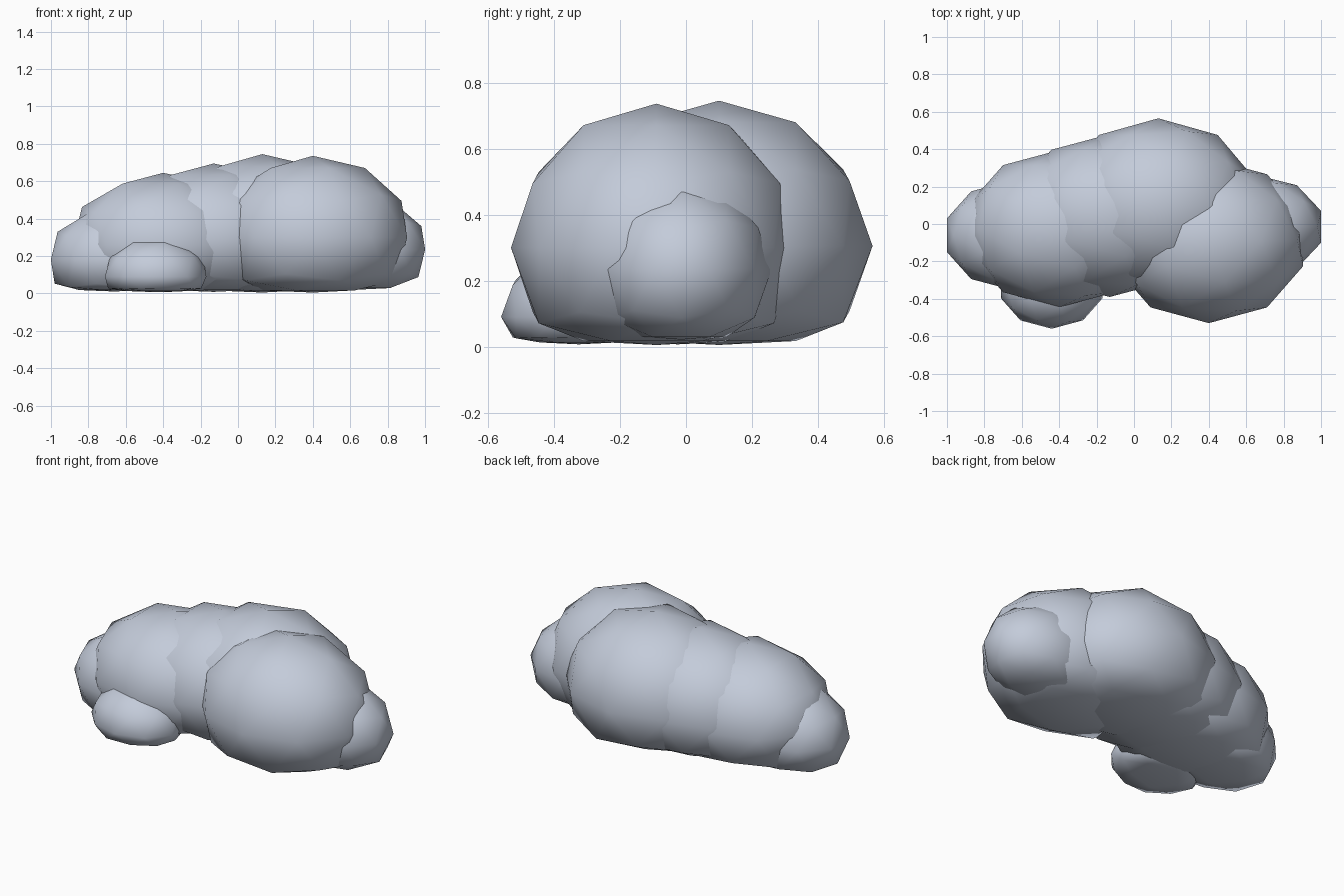
import bpy

if "Cube" in bpy.data.objects:
    bpy.data.objects.remove(bpy.data.objects["Cube"])

# One pale blue-grey colour for the whole cloud
cloud_grey = bpy.data.materials.new("cloud_grey")
cloud_grey.diffuse_color = (0.55, 0.60, 0.70, 1.0)
cloud_grey.use_nodes = True
cloud_grey.node_tree.nodes["Principled BSDF"].inputs["Base Color"].default_value = cloud_grey.diffuse_color

FLOOR = 0.036     # below this height the puffs are pressed nearly flat
SQUASH = 0.18


def puff(name, center, radii):
    """Stretched low-poly sphere with a flattened underside."""
    bpy.ops.mesh.primitive_ico_sphere_add(subdivisions=2, radius=1.0)
    obj = bpy.context.object
    obj.name = name
    for v in obj.data.vertices:
        x, y, z = (c + r * k for c, r, k in zip(center, radii, v.co))
        if z < FLOOR:
            z = FLOOR + (z - FLOOR) * SQUASH
        v.co = (x, y, z)
    obj.data.materials.append(cloud_grey)
    bpy.ops.object.shade_smooth()


# Large puffs forming the body
puff("front_right_puff", (0.40, -0.09, 0.30), (0.53, 0.44, 0.436))
puff("back_puff", (0.13, 0.10, 0.305), (0.54, 0.465, 0.44))
puff("middle_puff", (-0.13, 0.045, 0.29), (0.53, 0.435, 0.405))
puff("left_puff", (-0.40, -0.025, 0.26), (0.51, 0.42, 0.385))

# Small puffs at the ends and front
puff("left_end_puff", (-0.66, -0.06, 0.18), (0.358, 0.29, 0.285))
puff("right_end_puff", (0.66, -0.015, 0.235), (0.358, 0.275, 0.28))
puff("small_front_puff", (-0.44, -0.325, 0.09), (0.285, 0.235, 0.215))
